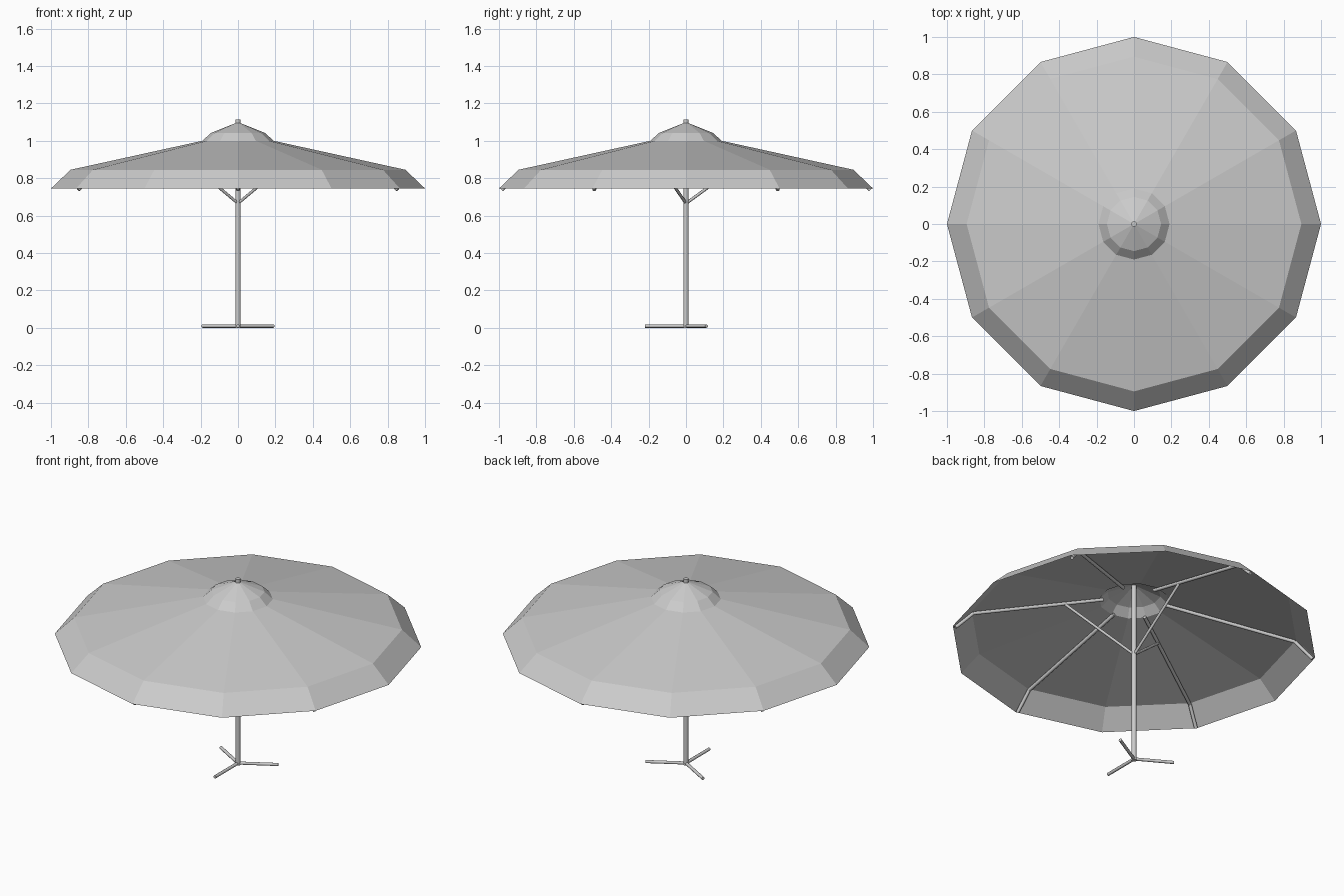
import bpy, bmesh
from math import sin, cos, radians
from mathutils import Vector, Matrix

if "Cube" in bpy.data.objects:
    bpy.data.objects.remove(bpy.data.objects["Cube"])


def make_object(name, bm):
    bmesh.ops.recalc_face_normals(bm, faces=bm.faces)
    mesh = bpy.data.meshes.new(name)
    bm.to_mesh(mesh)
    bm.free()
    obj = bpy.data.objects.new(name, mesh)
    bpy.context.collection.objects.link(obj)
    return obj


def polar(r, angle, z):
    a = radians(angle)
    return Vector((r * cos(a), r * sin(a), z))


def rod(name, points, radius, sides=8):
    """Round tube made of one capped piece per path segment."""
    bm = bmesh.new()
    for a, b in zip(points, points[1:]):
        d = b - a
        rot = d.to_track_quat('Z', 'Y').to_matrix().to_4x4()
        bmesh.ops.create_cone(bm, cap_ends=True, segments=sides,
                              radius1=radius, radius2=radius, depth=d.length,
                              matrix=Matrix.Translation((a + b) / 2) @ rot)
    obj = make_object(name, bm)
    obj.select_set(True)
    bpy.context.view_layer.objects.active = obj
    bpy.ops.object.shade_smooth_by_angle(angle=radians(50))
    obj.select_set(False)
    return obj


# Twelve-sided fabric canopy: valance, main slope and raised vent cap
SIDES = 12
profile = [(1.0, 0.745), (0.895, 0.845), (0.19, 1.0), (0.145, 1.042)]
bm = bmesh.new()
rings = [[bm.verts.new(polar(r, i * 360 / SIDES, z)) for i in range(SIDES)]
         for r, z in profile]
apex = bm.verts.new((0, 0, 1.1))
for i in range(SIDES):
    j = (i + 1) % SIDES
    for low, high in zip(rings, rings[1:]):
        bm.faces.new((low[i], low[j], high[j], high[i]))
    bm.faces.new((rings[-1][i], rings[-1][j], apex))
make_object("canopy", bm)

# Centre pole, poking out as a small finial
rod("pole", [Vector((0, 0, 0)), Vector((0, 0, 1.115))], 0.014, 12)

# Six ribs that follow the underside of the canopy
for n in range(6):
    a = 30 + n * 60
    rod(f"rib_{n + 1}", [polar(0.17, a, 0.992), polar(0.888, a, 0.834),
                         polar(0.985, a, 0.737)], 0.010)

# Three struts from the pole to every other rib, and three base legs
for n in range(3):
    a = 90 + n * 120
    rod(f"strut_{n + 1}", [polar(0.0, a, 0.665), polar(0.385, a, 0.945)], 0.008)
    a = 30 + n * 120
    rod(f"base_leg_{n + 1}", [polar(0.0, a, 0.009), polar(0.22, a, 0.009)], 0.009)
